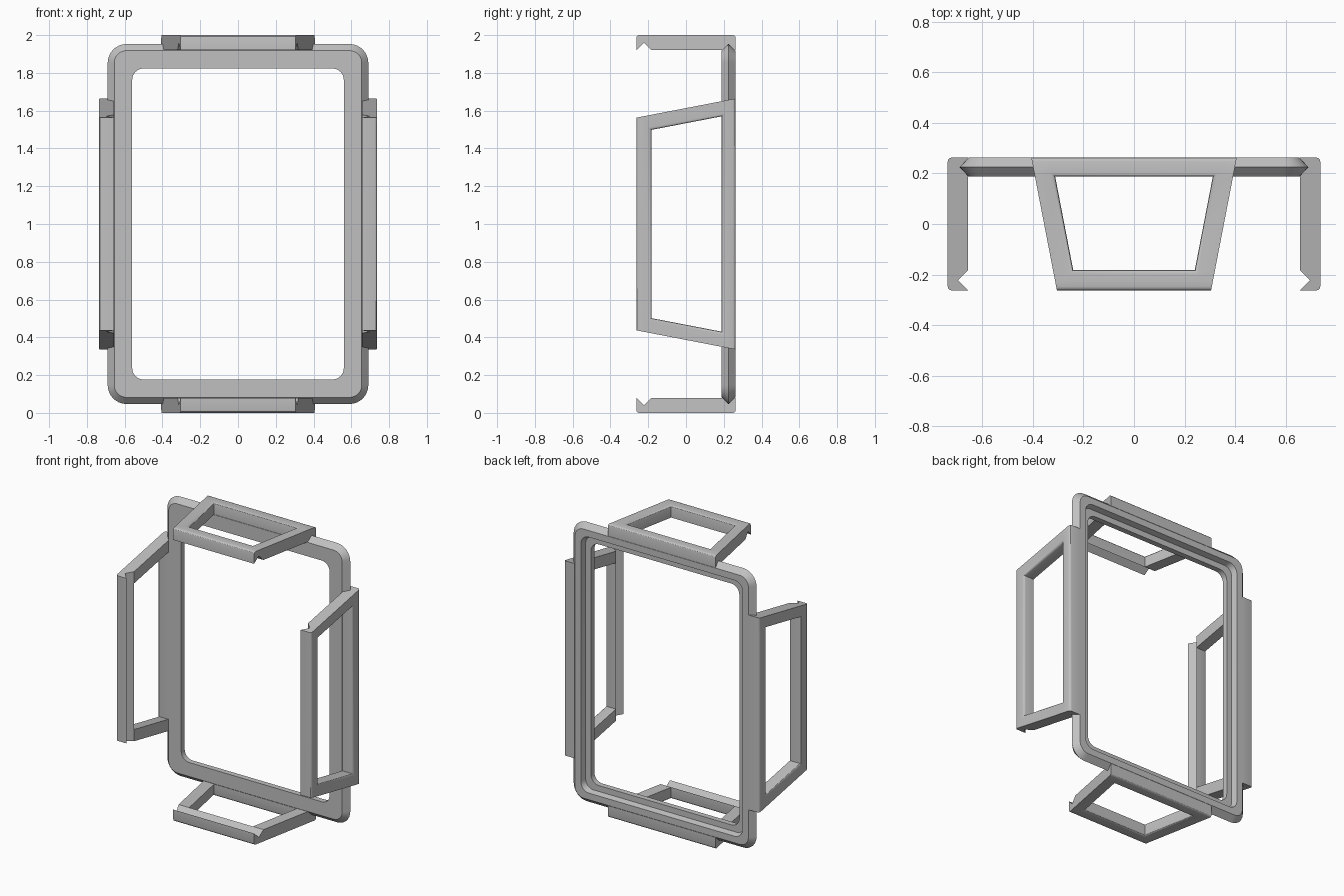
import bpy, bmesh
from math import sin, cos, pi
from mathutils import Matrix, Vector

cube = bpy.data.objects.get("Cube")
if cube:
    bpy.data.objects.remove(cube, do_unlink=True)

grey = bpy.data.materials.new("light_grey")
grey.use_nodes = True
colour = (0.53, 0.53, 0.53, 1)
grey.diffuse_color = colour
grey.node_tree.nodes["Principled BSDF"].inputs["Base Color"].default_value = colour

HALF_DEPTH = 0.2625   # front to back
BAR = 0.08            # bar width and thickness
CENTRE = Vector((0, 0, 1))


def finish(bm, name):
    bmesh.ops.recalc_face_normals(bm, faces=bm.faces)
    mesh = bpy.data.meshes.new(name)
    bm.to_mesh(mesh)
    bm.free()
    obj = bpy.data.objects.new(name, mesh)
    bpy.context.collection.objects.link(obj)
    mesh.materials.append(grey)
    bpy.ops.object.select_all(action="DESELECT")
    obj.select_set(True)
    bpy.context.view_layer.objects.active = obj
    bpy.ops.object.shade_smooth_by_angle(angle=pi / 6)
    return obj


def rounded_loop(bm, half_x, radius, y, steps=8):
    """Rounded rectangle standing in the xz plane."""
    half_z = half_x + 0.263
    verts = []
    for q, (sx, sz) in enumerate([(1, 1), (-1, 1), (-1, -1), (1, -1)]):
        for i in range(steps + 1):
            a = (q + i / steps) * pi / 2
            verts.append(bm.verts.new((sx * (half_x - radius) + radius * cos(a), y,
                                       1 + sz * (half_z - radius) + radius * sin(a))))
    return verts


# Main frame: ring with a pointed outer edge and a recessed back lip
def make_frame():
    bm = bmesh.new()
    front, mid, back = 0.1875, 0.225, HALF_DEPTH
    profile = [(0.56, 0.06, front), (0.655, 0.065, front), (0.69, 0.1, mid),
               (0.655, 0.065, back), (0.61, 0.06, back), (0.6, 0.06, mid),
               (0.56, 0.06, mid)]
    loops = [rounded_loop(bm, *p) for p in profile]
    for k, a in enumerate(loops):
        b = loops[(k + 1) % len(loops)]
        for i in range(len(a)):
            j = (i + 1) % len(a)
            bm.faces.new((a[i], a[j], b[j], b[i]))
    finish(bm, "main_frame")


# Trapezoid panel with a window and a V groove under its front bar
def make_panel(name, half_front, reach, turn):
    bm = bmesh.new()
    rows = [-HALF_DEPTH, -0.2225, -0.1825, 0.1875, HALF_DEPTH]
    grid = []
    for y in rows:
        h = half_front + 0.193 * (y + HALF_DEPTH)
        grid.append([bm.verts.new((x, y, reach - BAR)) for x in (-h, BAR - h, h - BAR, h)])
    for r in range(4):
        for c in range(3):
            if (r, c) != (2, 1):
                bm.faces.new((grid[r][c], grid[r][c + 1], grid[r + 1][c + 1], grid[r + 1][c]))
    result = bmesh.ops.extrude_face_region(bm, geom=bm.faces[:], use_keep_orig=True)
    top = {g for g in result["geom"] if isinstance(g, bmesh.types.BMVert)}
    bmesh.ops.translate(bm, verts=list(top), vec=(0, 0, BAR))
    for v in grid[1]:
        v.co.z += 0.04
    bmesh.ops.recalc_face_normals(bm, faces=bm.faces)

    # Round the outside long edges and the window rim
    def rounded(e):
        if not all(v in top for v in e.verts) or e.calc_face_angle(0) < 1:
            return False
        a, b = (v.co for v in e.verts)
        window = all(abs(v.co.x) < half_front + 0.193 * (v.co.y + HALF_DEPTH) - 0.01
                     and abs(v.co.y) < HALF_DEPTH - 0.01 for v in e.verts)
        return window or abs(a.y - b.y) < 0.001
    bmesh.ops.bevel(bm, geom=[e for e in bm.edges if rounded(e)], offset=0.015,
                    segments=3, profile=0.5, affect="EDGES")
    bm.transform(Matrix.Translation(CENTRE) @ Matrix.Rotation(turn, 4, "Y"))
    finish(bm, name)


make_frame()
for name, half_front, reach, turn in [("top_panel", 0.305, 1.0, 0),
                                      ("left_panel", 0.563, 0.737, pi / 2),
                                      ("bottom_panel", 0.305, 1.0, pi),
                                      ("right_panel", 0.563, 0.737, -pi / 2)]:
    make_panel(name, half_front, reach, turn)
